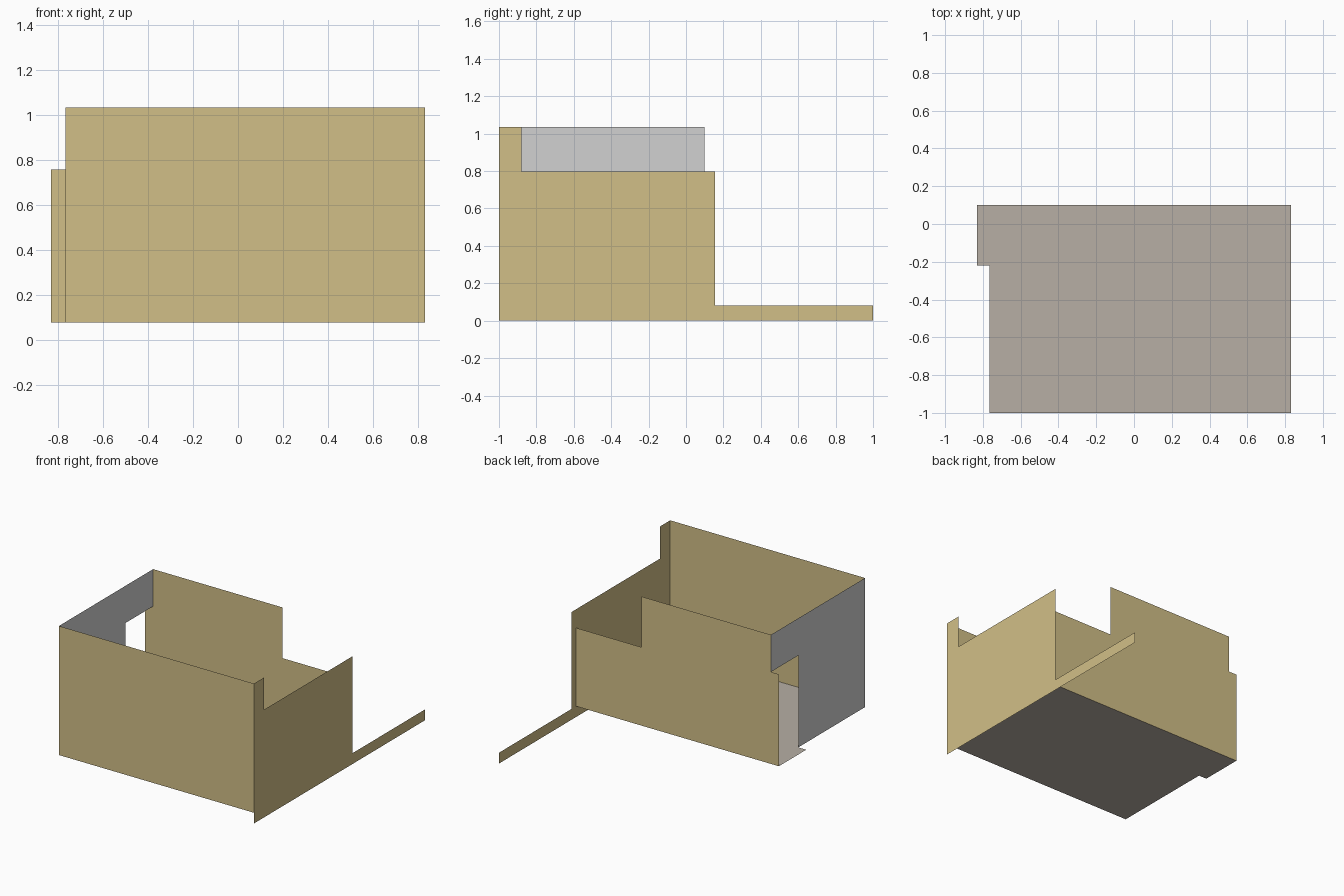
import bpy
import bmesh
from mathutils import Vector

if "Cube" in bpy.data.objects:
    bpy.data.objects.remove(bpy.data.objects["Cube"])


def material(name, rgb):
    m = bpy.data.materials.new(name)
    m.diffuse_color = (*rgb, 1)
    m.use_nodes = True
    m.node_tree.nodes["Principled BSDF"].inputs["Base Color"].default_value = m.diffuse_color
    return m


tan = material("tan", (0.64, 0.52, 0.245))
grey = material("light_grey", (0.64, 0.64, 0.64))
warm_grey = material("warm_grey", (0.475, 0.43, 0.375))

LEFT, RIGHT, TAB = -0.765, 0.83, -0.83
FRONT, BACK = -1.0, 0.10
FLOOR, TOP, DOOR = 0.08, 1.035, 0.76
JAMB = -0.22


def panel(name, outline, place, facing, mat):
    """Flat sheet: place() maps each 2D outline point into space."""
    bm = bmesh.new()
    face = bm.faces.new([bm.verts.new(place(a, b)) for a, b in outline])
    face.normal_update()
    if face.normal.dot(Vector(facing)) < 0:
        face.normal_flip()
    mesh = bpy.data.meshes.new(name)
    bm.to_mesh(mesh)
    bm.free()
    mesh.materials.append(mat)
    obj = bpy.data.objects.new(name, mesh)
    bpy.context.collection.objects.link(obj)


# floor with the doorway tab on the left
panel("floor",
      [(LEFT, FRONT), (RIGHT, FRONT), (RIGHT, BACK), (TAB, BACK),
       (TAB, JAMB), (LEFT, JAMB)],
      lambda x, y: (x, y, FLOOR), (0, 0, 1), warm_grey)

# plain front wall
panel("front_wall",
      [(LEFT, FLOOR), (RIGHT, FLOOR), (RIGHT, TOP), (LEFT, TOP)],
      lambda x, z: (x, FRONT, z), (0, -1, 0), tan)

# back wall: low on the right, short return beside the doorway
panel("back_wall",
      [(TAB, FLOOR), (RIGHT, FLOOR), (RIGHT, 0.66), (0.295, 0.66),
       (0.295, TOP), (LEFT, TOP), (LEFT, DOOR), (TAB, DOOR)],
      lambda x, z: (x, BACK, z), (0, 1, 0), tan)

# left wall with the doorway cut out
panel("left_wall",
      [(FRONT, FLOOR), (JAMB, FLOOR), (JAMB, DOOR), (BACK, DOOR),
       (BACK, TOP), (FRONT, TOP)],
      lambda y, z: (LEFT, y, z), (-1, 0, 0), grey)

# stepped right wall with the long low strip behind
panel("right_wall",
      [(FRONT, 0), (1, 0), (1, FLOOR), (0.155, FLOOR), (0.155, 0.797),
       (-0.88, 0.797), (-0.88, TOP), (FRONT, TOP)],
      lambda y, z: (RIGHT, y, z), (1, 0, 0), tan)
